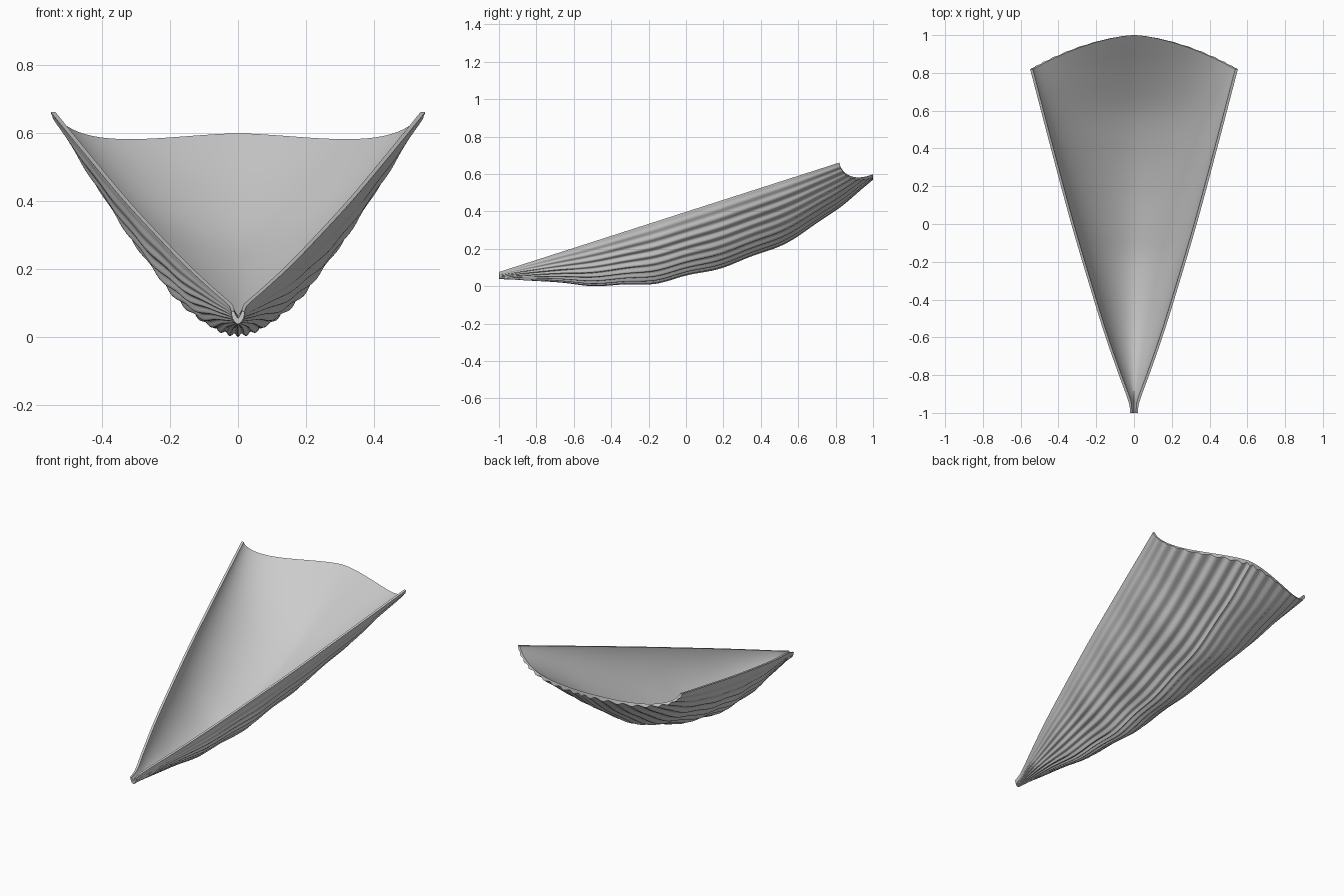
import bpy, bmesh, math

if "Cube" in bpy.data.objects:
    bpy.data.objects.remove(bpy.data.objects["Cube"])

COLS, ROWS, RIBS = 320, 72, 20


def curve(pts, y):
    """Smooth interpolation through (y, value) points, linear beyond the ends."""
    n = len(pts)
    i = 0
    while i < n - 2 and y > pts[i + 1][0]:
        i += 1

    def slope(k):
        a, b = pts[max(k - 1, 0)], pts[min(k + 1, n - 1)]
        return (b[1] - a[1]) / (b[0] - a[0])

    (y0, a), (y1, b) = pts[i], pts[i + 1]
    h = y1 - y0
    u = (y - y0) / h
    return ((2*u**3 - 3*u*u + 1) * a + (u**3 - 2*u*u + u) * h * slope(i)
            + (3*u*u - 2*u**3) * b + (u**3 - u*u) * h * slope(i + 1))


# half width and keel height along the length of the shell
WIDTH = [(-1, .02), (-.95, .026), (-.8, .08), (-.6, .15), (-.4, .213), (0, .332),
         (.4, .44), (.82, .55), (1, .597)]
KEEL = [(-1, .042), (-.8, .033), (-.5, .008), (-.2, .017), (0, .056), (.2, .108),
        (.4, .178), (.6, .272), (.8, .41), (1, .573)]


def section(y, t):
    """Rounded V cross-section at y; t runs from -90 to 90 degrees."""
    w, keel = curve(WIDTH, y), curve(KEEL, y)
    edge = .08 + (y + 1) * .585 / 1.82
    p = 1.9 - .18 * (y + 1)
    s, c = abs(math.sin(t)) ** (2 / p), max(math.cos(t), 0) ** (2 / p)
    return math.copysign(w * s, t), edge - (edge - keel) * c, w


def shell_points(v, t):
    """Outer (ribbed) and inner (smooth) point."""
    rim = .82 + .18 * (1 - math.sin(t) ** 2)
    y = -1 + v * (rim + 1)
    x, z, w = section(y, t)
    nx, nz = math.sin(t), -math.cos(t)
    c = max(math.cos(t), 0)
    fade = min(1, c * 1.6)
    grow = min(1, w / .25)
    rib = -.013 * grow * fade * (1 - math.cos(2 * RIBS * t)) / 2
    wave = .005 * grow * c * math.cos((y + .5) * 2 * math.pi / .34)
    if v > .9:
        wave *= (1 - v) / .1
    d = rib + wave
    thick = min(.014 + .016 * c, w * (.45 + .4 * c))
    return (x + nx * d, y, z + nz * d), (x - nx * thick, y, z - nz * thick)


# shell: ribbed outside, smooth inside, joined around the whole rim
bm = bmesh.new()
outer, inner = [], []
for r in range(ROWS + 1):
    ro, ri = [], []
    for k in range(COLS + 1):
        a, b = shell_points(r / ROWS, math.pi * (k / COLS - .5))
        ro.append(bm.verts.new(a))
        ri.append(bm.verts.new(b))
    outer.append(ro)
    inner.append(ri)
for r in range(ROWS):
    for k in range(COLS):
        for g in (outer, inner):
            bm.faces.new((g[r][k], g[r][k + 1], g[r + 1][k + 1], g[r + 1][k]))
    for k in (0, COLS):
        bm.faces.new((outer[r][k], outer[r + 1][k], inner[r + 1][k], inner[r][k]))
for r in (0, ROWS):
    for k in range(COLS):
        bm.faces.new((outer[r][k], outer[r][k + 1], inner[r][k + 1], inner[r][k]))
bmesh.ops.recalc_face_normals(bm, faces=bm.faces)

# rest on the ground
low = min(v.co.z for v in bm.verts)
for v in bm.verts:
    v.co.z -= low
mesh = bpy.data.meshes.new("shell")
bm.to_mesh(mesh)
bm.free()
shell = bpy.data.objects.new("shell", mesh)
bpy.context.collection.objects.link(shell)

grey = bpy.data.materials.new("shell grey")
grey.diffuse_color = (.6, .6, .6, 1)
grey.use_nodes = True
grey.node_tree.nodes["Principled BSDF"].inputs["Base Color"].default_value = grey.diffuse_color
mesh.materials.append(grey)

bpy.context.view_layer.objects.active = shell
shell.select_set(True)
bpy.ops.object.shade_smooth_by_angle(angle=math.radians(40))
